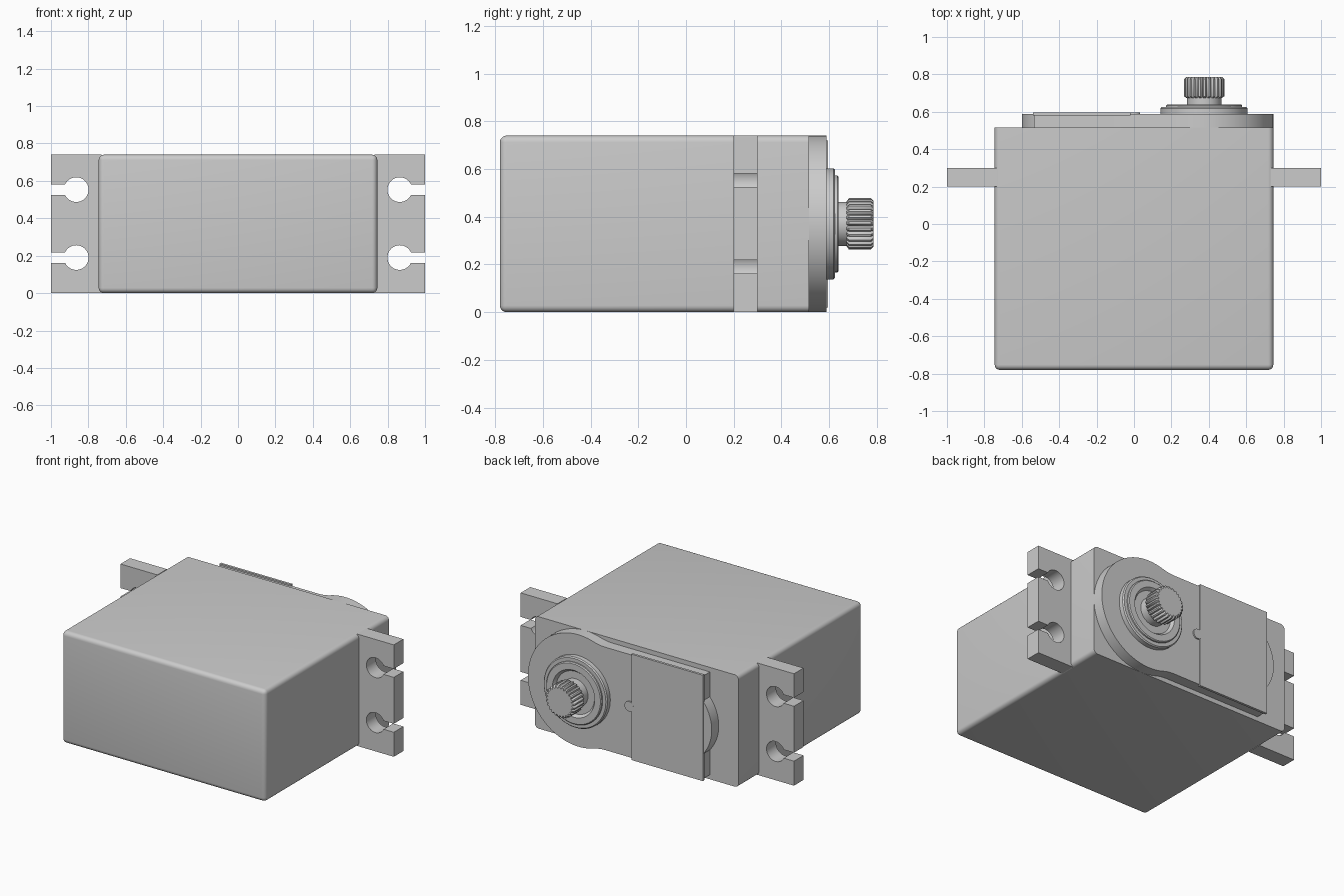
import bpy, bmesh
from math import sin, cos, pi, asin, sqrt, radians
from mathutils import Matrix

cube = bpy.data.objects.get("Cube")
if cube:
    bpy.data.objects.remove(cube, do_unlink=True)

grey = bpy.data.materials.new("plain grey")
grey.use_nodes = True
colour = (0.6, 0.6, 0.6, 1)
grey.diffuse_color = colour
grey.node_tree.nodes["Principled BSDF"].inputs["Base Color"].default_value = colour

MID = 0.37      # mid height of the case
SHAFT_X = 0.375  # output shaft position


def finish(name, bm, angle=35):
    bmesh.ops.recalc_face_normals(bm, faces=bm.faces[:])
    mesh = bpy.data.meshes.new(name)
    bm.to_mesh(mesh)
    bm.free()
    mesh.materials.append(grey)
    obj = bpy.data.objects.new(name, mesh)
    bpy.context.collection.objects.link(obj)
    bpy.ops.object.select_all(action='DESELECT')
    obj.select_set(True)
    bpy.context.view_layer.objects.active = obj
    bpy.ops.object.shade_smooth_by_angle(angle=radians(angle))
    return obj


def arc(cx, cz, r, a0, a1, n):
    return [(cx + r * cos(a0 + (a1 - a0) * i / n),
             cz + r * sin(a0 + (a1 - a0) * i / n)) for i in range(n + 1)]


def slab(name, outline, y0, y1):
    """Extrude an (x, z) outline along y."""
    bm = bmesh.new()
    face = bm.faces.new([bm.verts.new((x, y0, z)) for x, z in outline])
    new = bmesh.ops.extrude_face_region(bm, geom=[face])["geom"]
    verts = [v for v in new if isinstance(v, bmesh.types.BMVert)]
    bmesh.ops.translate(bm, verts=verts, vec=(0, y1 - y0, 0))
    return finish(name, bm)


def lathe(name, profile, count=64, tooth=None):
    """Stack rings of (radius, y) about the shaft axis, with optional teeth."""
    bm = bmesh.new()
    rings = []
    for r, y in profile:
        ring = []
        for i in range(count):
            a = 2 * pi * i / count
            k = r * (tooth(i) if tooth else 1)
            ring.append(bm.verts.new((SHAFT_X + k * cos(a), y, MID + k * sin(a))))
        rings.append(ring)
    for low, high in zip(rings, rings[1:]):
        for i in range(count):
            j = (i + 1) % count
            bm.faces.new((low[i], low[j], high[j], high[i]))
    bm.faces.new(rings[0])
    bm.faces.new(rings[-1])
    return finish(name, bm)


# Case: every edge rounded except those around the back face
bm = bmesh.new()
bmesh.ops.create_cube(bm, size=1, matrix=Matrix.Translation((0, -0.1325, MID))
                      @ Matrix.Diagonal((1.49, 1.295, 0.74, 1)))
edges = [e for e in bm.edges if min(v.co.y for v in e.verts) < 0]
bmesh.ops.bevel(bm, geom=edges, offset=0.028, segments=5, profile=0.5, affect='EDGES')
finish("case", bm)

# Mounting ears with keyhole slots open to the outer edge
half, hole_r, hole_x = 0.028, 0.066, 0.865
a = asin(half / hole_r)
ear = [(0.73, 0.0), (1.0, 0.0)]
for zc in (0.19, 0.553):
    ear += [(1.0, zc - half)] + arc(hole_x, zc, hole_r, -a, a - 2 * pi, 32)[0:] + [(1.0, zc + half)]
ear += [(1.0, 0.74), (0.73, 0.74)]
slab("left_mounting_ear", ear, 0.2, 0.3)
slab("right_mounting_ear", [(-x, z) for x, z in ear], 0.2, 0.3)

# Raised gear cover: round end blended by fillets into a straight neck
R, neck, fillet, end_x = 0.37, 0.34, 0.3, -0.535
dx = sqrt((R + fillet) ** 2 - (neck + fillet) ** 2)
t = asin((neck + fillet) / (R + fillet))
upper = arc(SHAFT_X, 0, R, 0, pi - t, 32)
upper += arc(SHAFT_X - dx, neck + fillet, fillet, -t, -pi / 2, 8)[1:]
upper.append((end_x, neck))
cover = [(x, MID + z) for x, z in upper] + [(x, MID - z) for x, z in reversed(upper[1:])]
slab("gear_cover", cover, 0.51, 0.588)

# Rounded gear bulge at the far end, thin panel and locating pip
slab("gear_bulge", arc(-0.33, MID, 0.27, pi / 2, 3 * pi / 2, 40), 0.51, 0.588)
slab("cover_panel", [(-0.54, 0.02), (-0.018, 0.02), (-0.018, 0.72), (-0.54, 0.72)],
     0.58, 0.596)
slab("locating_pip", arc(0, MID, 0.033, 0, 2 * pi * 23 / 24, 23), 0.58, 0.597)

# Stepped bearing boss with a shallow recess around the shaft
lathe("bearing_boss", [(0.233, 0.58), (0.233, 0.618), (0.226, 0.625), (0.203, 0.625),
                       (0.203, 0.634), (0.197, 0.64), (0.155, 0.64), (0.14, 0.62)])
lathe("output_shaft", [(0.092, 0.6), (0.092, 0.69)])

# Splined shaft head
TEETH = 25
lathe("spline_head", [(0.094, 0.673), (0.108, 0.683), (0.108, 0.775), (0.098, 0.785)],
      TEETH * 6, lambda i: (1, 1, 1, 0.95, 0.88, 0.95)[i % 6])
